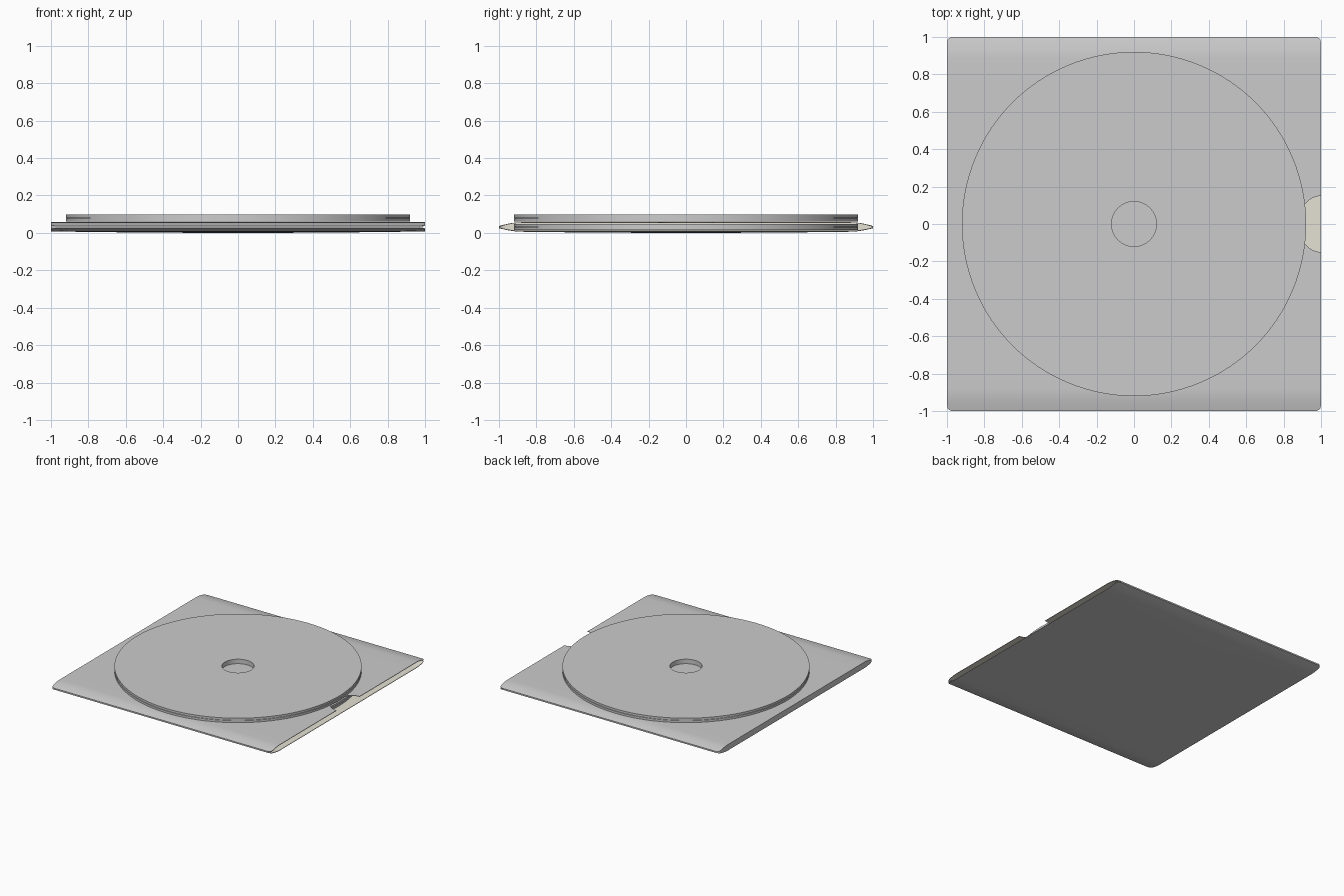
import bpy, bmesh, math

if "Cube" in bpy.data.objects:
    bpy.data.objects.remove(bpy.data.objects["Cube"])


def material(name, rgb):
    m = bpy.data.materials.new(name)
    m.diffuse_color = (*rgb, 1)
    m.use_nodes = True
    m.node_tree.nodes["Principled BSDF"].inputs["Base Color"].default_value = m.diffuse_color
    return m


GREY = material("outer_grey", (0.6, 0.6, 0.6))
BEIGE = material("lining_beige", (0.78, 0.75, 0.66))
WHITE = material("hub_white", (0.9, 0.9, 0.91))


def finish(bm, name, mats):
    bmesh.ops.recalc_face_normals(bm, faces=bm.faces)
    me = bpy.data.meshes.new(name)
    bm.to_mesh(me)
    bm.free()
    ob = bpy.data.objects.new(name, me)
    bpy.context.collection.objects.link(ob)
    for m in mats:
        me.materials.append(m)
    return ob


def smooth(ob):
    bpy.ops.object.select_all(action='DESELECT')
    ob.select_set(True)
    bpy.context.view_layer.objects.active = ob
    bpy.ops.object.shade_smooth_by_angle(angle=math.radians(30))


def lathe(name, profile, mat, n=128):
    """Closed (radius, z) profile swept around z."""
    bm = bmesh.new()
    rings = [[bm.verts.new((r * math.cos(2 * math.pi * i / n),
                            r * math.sin(2 * math.pi * i / n), z))
              for i in range(n)] for r, z in profile]
    for a, b in zip(rings, rings[1:] + rings[:1]):
        for i in range(n):
            j = (i + 1) % n
            bm.faces.new((a[i], a[j], b[j], b[i]))
    ob = finish(bm, name, [mat])
    smooth(ob)


def disc(prefix, z0, z1):
    h = z1 - z0
    # recorded area with a shallow seam round the rim
    lathe(prefix + "_plate", [(0.27, z0), (0.92, z0), (0.92, z0 + h * .45),
                              (0.916, z0 + h * .47), (0.916, z0 + h * .53),
                              (0.92, z0 + h * .55), (0.92, z1), (0.27, z1)], GREY)
    # pale hub round the centre hole
    lathe(prefix + "_hub", [(0.12, z0), (0.27, z0), (0.27, z1), (0.12, z1)], WHITE)


# Sleeve: two panels joined on three sides, open at +x
R, RAMP = 0.03, 0.12
edge = [1, .998, .993, .985, .97, .95, .93, .905, .88]
ys = [-y for y in edge] + [i * .11 - .77 for i in range(15)] + edge[::-1]
us = [-1 + i / 12 for i in range(25)]


def sleeve_point(u, y, side):
    over = max(0, abs(y) - (1 - R))
    x = u * (1 - R + math.sqrt(max(0, R * R - over * over)))
    e = math.sin(math.pi / 2 * min(1, (1 - abs(y)) / RAMP))
    if side > 0:
        return (x, y, .037 + .020 * e)
    bulge = .008 * max(0, 1 - x * x) * max(0, 1 - y * y)
    return (x, y, .025 - .017 * e - bulge)


bm = bmesh.new()
top, bot = [[[bm.verts.new(sleeve_point(u, y, s)) for u in us] for y in ys]
            for s in (1, -1)]
last = len(ys) - 1
for j in range(last):
    for i in range(len(us) - 1):
        for g in (top, bot):
            bm.faces.new((g[j][i], g[j][i + 1], g[j + 1][i + 1], g[j + 1][i]))
    bm.faces.new((top[j][0], top[j + 1][0], bot[j + 1][0], bot[j][0]))
for j in (0, last):
    for i in range(len(us) - 1):
        bm.faces.new((top[j][i], top[j][i + 1], bot[j][i + 1], bot[j][i]))
bmesh.ops.recalc_face_normals(bm, faces=bm.faces)
# keep the outside facing out
bm.faces.ensure_lookup_table()
if bm.faces[0].normal.z < 0:
    bmesh.ops.reverse_faces(bm, faces=bm.faces)
me = bpy.data.meshes.new("sleeve")
bm.to_mesh(me)
bm.free()
sleeve = bpy.data.objects.new("sleeve", me)
bpy.context.collection.objects.link(sleeve)
me.materials.append(GREY)
me.materials.append(BEIGE)
sol = sleeve.modifiers.new("paper", 'SOLIDIFY')
sol.thickness, sol.offset = 0.004, -1
sol.material_offset = sol.material_offset_rim = 1

# Thumb notch in the top panel at the open side
bpy.ops.mesh.primitive_cylinder_add(vertices=64, radius=1, depth=1, location=(1, 0, .07))
cutter = bpy.context.object
cutter.name = "notch_cutter"
cutter.scale = (.12, .15, .06)
cutter.data.materials.append(BEIGE)
cut = sleeve.modifiers.new("notch", 'BOOLEAN')
cut.object, cut.operation, cut.solver = cutter, 'DIFFERENCE', 'EXACT'
cutter.hide_render = True
bpy.context.view_layer.update()
deps = bpy.context.evaluated_depsgraph_get()
baked = bpy.data.meshes.new_from_object(sleeve.evaluated_get(deps))
sleeve.modifiers.clear()
sleeve.data = baked
bpy.data.objects.remove(cutter)
smooth(sleeve)

# One disc inside the sleeve, one resting on top
disc("inner_disc", .0155, .0485)
disc("top_disc", .060, .097)
